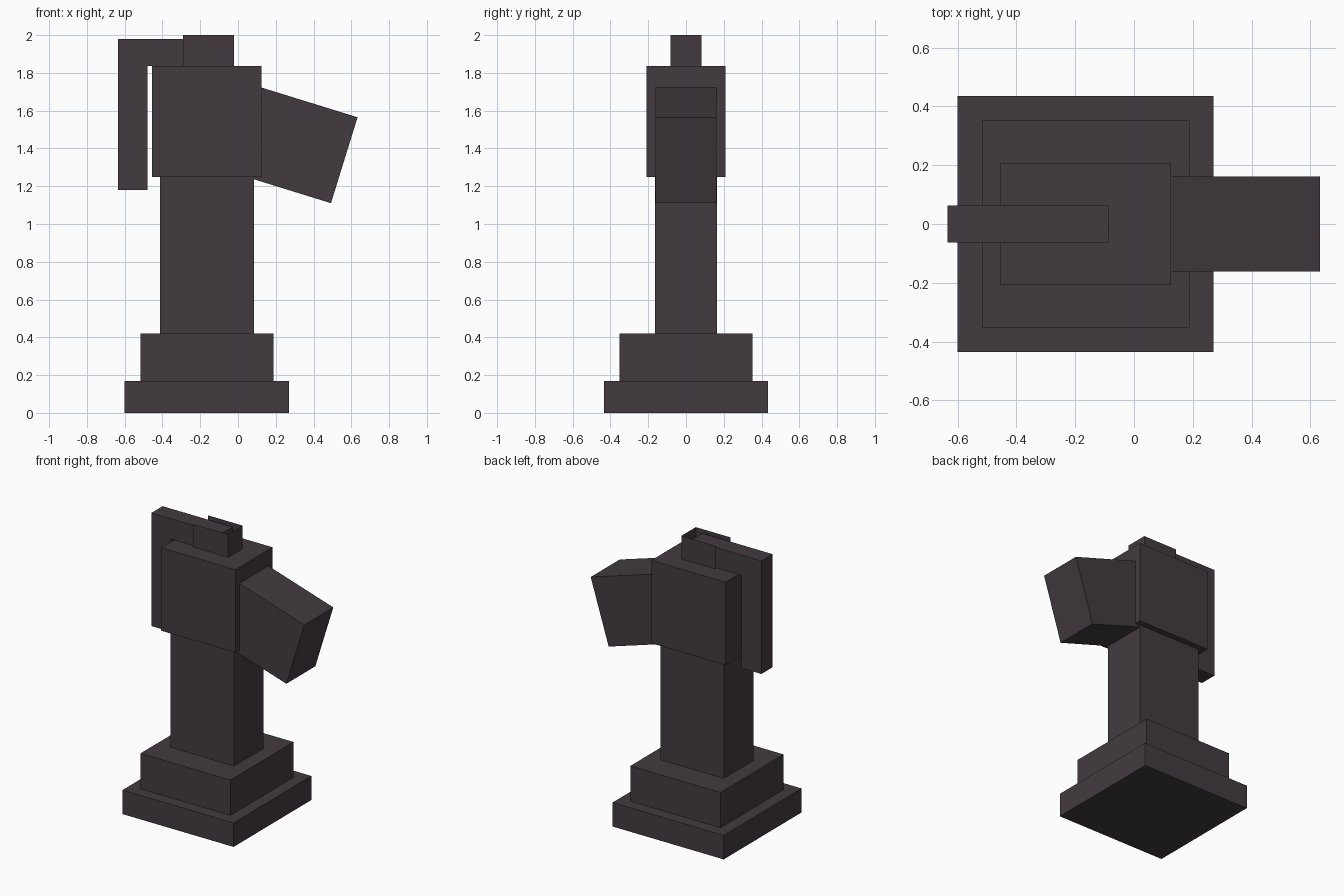
import bpy, bmesh, math
from mathutils import Matrix, Vector

cube = bpy.data.objects.get("Cube")
if cube:
    bpy.data.objects.remove(cube, do_unlink=True)

# Single dark material
COLOUR = (0.055, 0.044, 0.052, 1.0)
dark = bpy.data.materials.new("dark plum grey")
dark.use_nodes = True
dark.diffuse_color = COLOUR
shader = dark.node_tree.nodes["Principled BSDF"]
shader.inputs["Base Color"].default_value = COLOUR
shader.inputs["Roughness"].default_value = 0.8


def add_object(name, bm):
    mesh = bpy.data.meshes.new(name)
    bm.to_mesh(mesh)
    bm.free()
    mesh.materials.append(dark)
    obj = bpy.data.objects.new(name, mesh)
    bpy.context.collection.objects.link(obj)
    return obj


def block(name, x0, x1, half_depth, z0, z1, open_sides=()):
    """Box between the given limits, centred on y, with optional open sides."""
    bm = bmesh.new()
    size = (x1 - x0, 2 * half_depth, z1 - z0)
    centre = ((x0 + x1) / 2, 0, (z0 + z1) / 2)
    bmesh.ops.create_cube(bm, size=1, matrix=Matrix.Translation(centre) @ Matrix.Diagonal((*size, 1)))
    bm.normal_update()
    gone = [f for f in bm.faces if any(f.normal.dot(Vector(d)) > 0.9 for d in open_sides)]
    bmesh.ops.delete(bm, geom=gone, context='FACES')
    return add_object(name, bm)


def profile_slab(name, outline, half_depth):
    """Side outline in x and z, extruded along y."""
    bm = bmesh.new()
    face = bm.faces.new([bm.verts.new((x, -half_depth, z)) for x, z in outline])
    out = bmesh.ops.extrude_face_region(bm, geom=[face])
    moved = [v for v in out["geom"] if isinstance(v, bmesh.types.BMVert)]
    bmesh.ops.translate(bm, verts=moved, vec=(0, 2 * half_depth, 0))
    bmesh.ops.recalc_face_normals(bm, faces=bm.faces)
    return add_object(name, bm)


# Stepped base, neck and head
block("base_step", -0.60, 0.27, 0.435, 0, 0.17)
block("upper_step", -0.517, 0.188, 0.353, 0.17, 0.42)
block("neck", -0.412, 0.085, 0.165, 0.42, 1.25)
block("head", -0.456, 0.125, 0.208, 1.25, 1.837)

# Muzzle, tilted downward from the head
muzzle = block("muzzle", -0.62, 0, 0.162, -0.476, 0)
muzzle.location = (0.633, 0, 1.565)
muzzle.rotation_euler.y = math.radians(17.2)

# Hooked mane that rises behind the head and runs over the top
profile_slab("mane", [(-0.635, 1.18), (-0.48, 1.18), (-0.48, 1.837),
                      (-0.085, 1.837), (-0.085, 1.98), (-0.635, 1.98)], 0.063)

# Thin ear walls around the end of the mane
block("ears", -0.29, -0.02, 0.081, 1.837, 2.0,
      open_sides=[(0, 0, 1), (0, 0, -1), (-1, 0, 0)])
